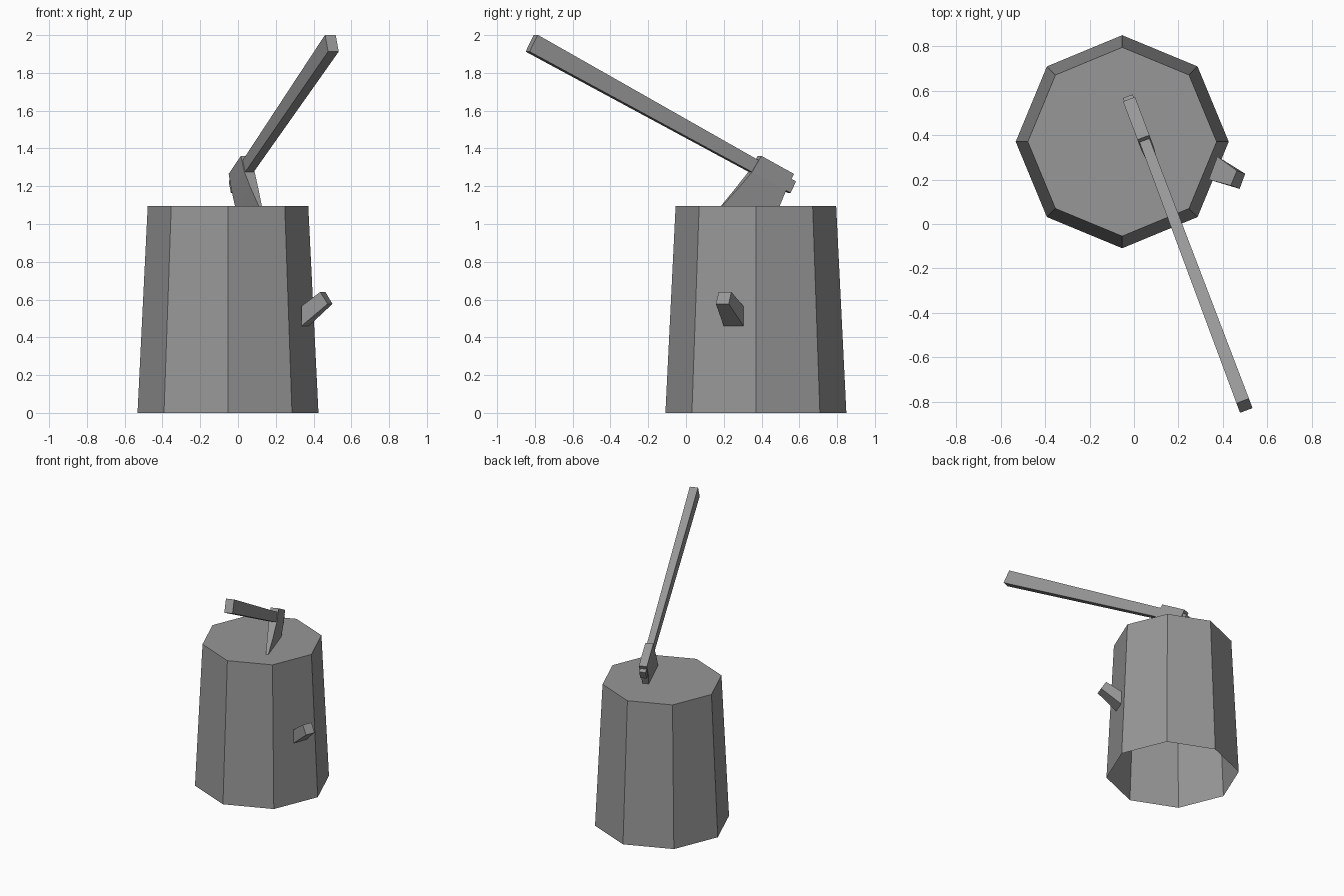
import bpy
from math import cos, sin, pi
from mathutils import Vector

cube = bpy.data.objects.get("Cube")
if cube:
    bpy.data.objects.remove(cube)

grey = bpy.data.materials.new("plain_grey")
grey.use_nodes = True
colour = (0.31, 0.31, 0.31, 1)
grey.diffuse_color = colour
bsdf = next(n for n in grey.node_tree.nodes if n.type == "BSDF_PRINCIPLED")
bsdf.inputs["Base Color"].default_value = colour


def loft(name, rings, cap_start=True):
    """Skin equal-sized rings (anticlockwise seen from the last ring)."""
    n = len(rings[0])
    faces = [tuple(range((len(rings) - 1) * n, len(rings) * n))]
    if cap_start:
        faces.append(tuple(reversed(range(n))))
    for r in range(len(rings) - 1):
        for i in range(n):
            j = (i + 1) % n
            faces.append((r * n + i, r * n + j, (r + 1) * n + j, (r + 1) * n + i))
    mesh = bpy.data.meshes.new(name)
    mesh.from_pydata([tuple(p) for ring in rings for p in ring], [], faces)
    mesh.materials.append(grey)
    obj = bpy.data.objects.new(name, mesh)
    bpy.context.collection.objects.link(obj)
    return obj


# Stump: tapered octagon, open underneath
def octagon(radius, z):
    return [(-0.053 + radius * cos(i * pi / 4), 0.37 + radius * sin(i * pi / 4), z)
            for i in range(8)]


loft("stump", [octagon(0.479, 0), octagon(0.425, 1.095)], cap_start=False)

# Cut branch on the side of the stump
loft("branch_stub", [
    [(0.336, 0.2, 0.46), (0.375, 0.304, 0.46), (0.375, 0.304, 0.565), (0.336, 0.2, 0.565)],
    [(0.475, 0.158, 0.577), (0.5, 0.226, 0.577), (0.463, 0.24, 0.64), (0.435, 0.173, 0.64)],
])

# Axe frame: along the handle, across it, and towards the poll
tip = Vector((-0.022, 0.56, 1.195))
butt = Vector((0.497, -0.817, 1.957))
along = (tip - butt).normalized()
side = along.cross(Vector((0, 0, 1))).normalized()
up = side.cross(along)


def section(centre, width, height):
    return [centre + side * (a * width / 2) + up * (b * height / 2)
            for a, b in ((-1, -1), (-1, 1), (1, 1), (1, -1))]


loft("axe_handle", [section(butt, 0.06, 0.1), section(tip, 0.046, 0.068)])


# Axe head: slices from cutting edge to poll, as height, near, far, half width
def slice_ring(height, near, far, half):
    return [tip + up * height + along * a + side * s
            for a, s in ((near, -half), (near, half), (far, half), (far, -half))][::-1]


loft("axe_head", [slice_ring(*s) for s in (
    (-0.32, -0.32, 0.03, 0.004),
    (-0.15, -0.274, -0.02, 0.021),
    (-0.037, -0.246, -0.03, 0.029),
    (0.063, -0.238, -0.031, 0.029),
)])
